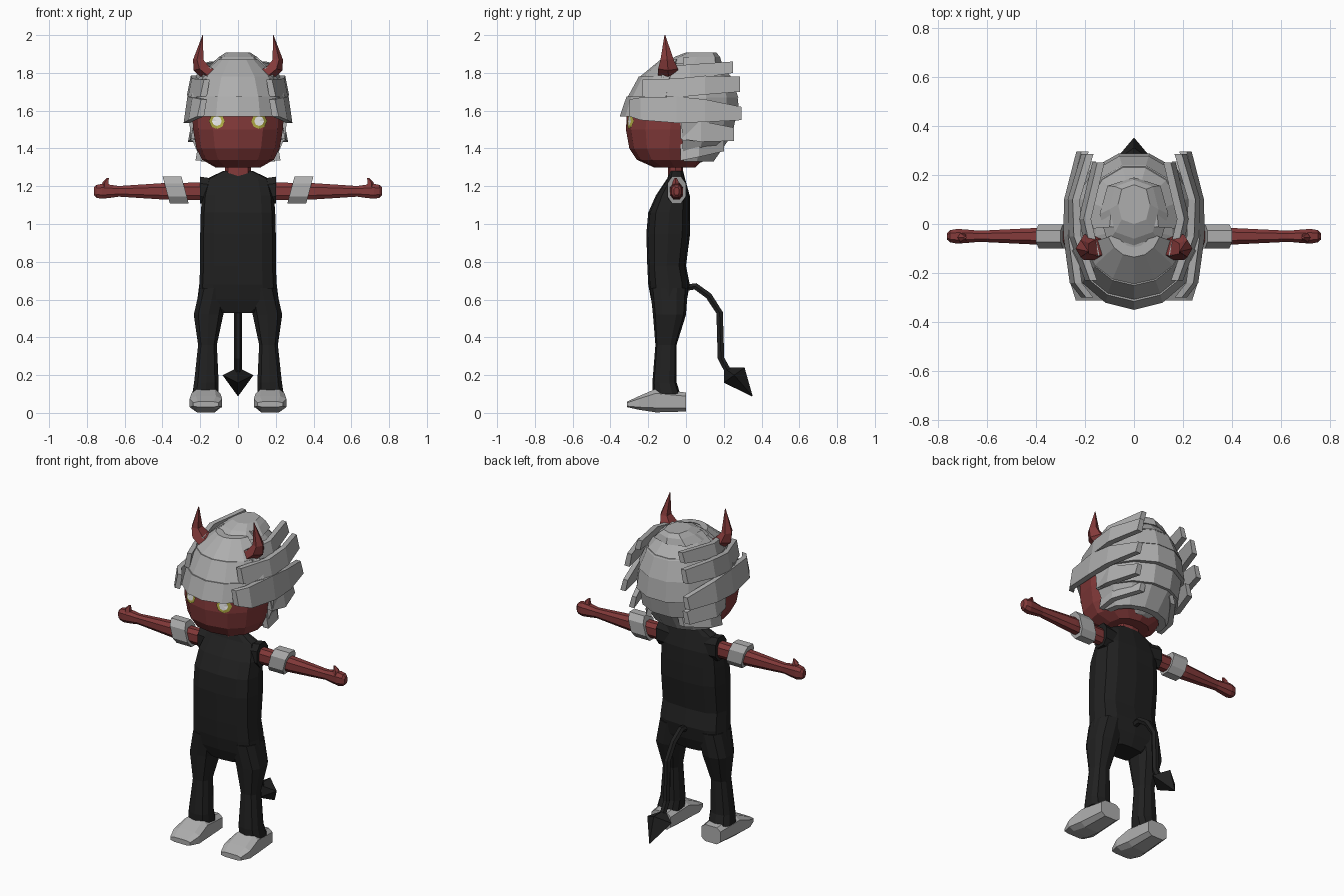
import bpy, bmesh
from math import sin, cos, pi, radians
from mathutils import Vector
from mathutils.bvhtree import BVHTree

old = bpy.data.objects.get("Cube")
if old:
    bpy.data.objects.remove(old, do_unlink=True)


def material(name, r, g, b):
    m = bpy.data.materials.new(name)
    m.use_nodes = True
    m.diffuse_color = (r, g, b, 1)
    m.node_tree.nodes["Principled BSDF"].inputs["Base Color"].default_value = (r, g, b, 1)
    return m


RED = material("red skin", .23, .042, .042)
BLACK = material("black cloth", .015, .015, .015)
GREY = material("pale grey", .42, .42, .42)
YELLOW = material("yellow iris", .45, .42, .06)
WHITE = material("white eye", .8, .8, .8)


def finish(name, bm, mats, mirror=False):
    mesh = bpy.data.meshes.new(name)
    bm.to_mesh(mesh)
    for m in mats:
        mesh.materials.append(m)
    ob = bpy.data.objects.new(name, mesh)
    bpy.context.collection.objects.link(ob)
    if mirror:
        ob.modifiers.new("Mirror", "MIRROR").use_mirror_merge = False
    return ob


def loft(name, rings, mat, mirror=False):
    """Skin a list of equal point rings and cap both ends."""
    bm = bmesh.new()
    rows = [[bm.verts.new(p) for p in r] for r in rings]
    n = len(rows[0])
    for a, b in zip(rows, rows[1:]):
        for i in range(n):
            j = (i + 1) % n
            bm.faces.new((a[i], a[j], b[j], b[i]))
    bm.faces.new(rows[0])
    bm.faces.new(rows[-1])
    bmesh.ops.recalc_face_normals(bm, faces=bm.faces)
    finish(name, bm, [mat], mirror)
    return bm


def ring(c, u, v, n=8, p=1.0, turn=0.0):
    """Rounded ring about c with half axes u and v; p below 1 makes it boxier."""
    pts = []
    for i in range(n):
        a = 2 * pi * i / n + turn
        s, t = [abs(k) ** p * (1 if k > 0 else -1) for k in (cos(a), sin(a))]
        pts.append(Vector(c) + Vector(u) * s + Vector(v) * t)
    return pts


def level(z, x0, x1, y0, y1, n=10, p=.75):
    return ring(((x0 + x1) / 2, (y0 + y1) / 2, z), ((x1 - x0) / 2, 0, 0),
                (0, (y1 - y0) / 2, 0), n, p, pi / 2)


def across(x, y, z, ry, rz, n=8, shear=0.0):
    return ring((x, y, z), (0, ry, 0), (shear, 0, rz), n, .8, pi / n)


# Torso and legs
torso = [(.53, .1, -.16, -.02), (.6, .215, -.185, .005), (.68, .205, -.2, .02),
         (.78, .2, -.205, 0), (.95, .2, -.21, .022), (1.06, .197, -.2, .022),
         (1.15, .19, -.16, .02), (1.24, .165, -.1, -.005), (1.28, .08, -.085, -.015)]
loft("torso", [level(z, -w, w, a, b, 12, .65) for z, w, a, b in torso], BLACK)
legs = [(.1, .1, .245, -.175, -.03), (.16, .1, .235, -.178, -.05), (.36, .11, .213, -.162, -.05),
        (.52, .075, .237, -.175, 0), (.66, .05, .205, -.19, .01)]
loft("leg", [level(*k) for k in legs], BLACK, True)

# Shoes, lofted from heel to toe
shoe = [(0, .1, .235, .005, .11), (-.16, .09, .25, 0, .13),
        (-.25, .08, .26, .015, .09), (-.312, .1, .24, .03, .06)]
loft("shoe", [ring(((a + b) / 2, y, (c + d) / 2), ((b - a) / 2, 0, 0), (0, 0, (d - c) / 2),
                   8, .55, pi / 8) for y, a, b, c, d in shoe], GREY, True)

# Sleeves, arms, thumbs and armbands
loft("sleeve", [across(.1, -.05, 1.17, .05, .07), across(.2, -.05, 1.18, .055, .075)], BLACK, True)
arm = [(.17, .035, .05), (.4, .036, .046), (.63, .024, .03), (.67, .028, .036),
       (.72, .032, .042), (.75, .026, .036), (.762, .014, .022)]
loft("arm", [across(x, -.05, 1.173, a, b) for x, a, b in arm], RED, True)
loft("thumb", [ring((x, -.055, z), (r, 0, 0), (0, r, 0), 5) for x, z, r in
               [(.7, 1.19, .025), (.7, 1.222, .017), (.688, 1.243, .006)]], RED, True)
loft("armband", [across(x, -.05, 1.18, .052, .075, 8, .02) for x in (.28, .38)], GREY, True)

# Neck and head
loft("neck", [level(z, -.07, .07, -.095, -.015, 8) for z in (1.22, 1.34)], RED)
head = [(1.3, .12, -.17, .05), (1.34, .19, -.26, .09), (1.4, .22, -.3, .12),
        (1.5, .238, -.318, .15), (1.6, .243, -.312, .16), (1.72, .2, -.25, .14)]
head_bm = loft("head", [level(z, -w, w, a, b, 12, .85) for z, w, a, b in head], RED)

# Eyes: thin plates laid on the face
tree = BVHTree.FromBMesh(head_bm)
bm = bmesh.new()


def on_face(x, z):
    hit, normal, _, _ = tree.ray_cast(Vector((x, -1, z)), Vector((0, 1, 0)))
    return bm.verts.new(hit + Vector((0, -.008, 0)))


rims = [[on_face(.112 + r * cos(i * pi / 4), 1.545 + r * sin(i * pi / 4)) for i in range(8)]
        for r in (.042, .026)]
middle = on_face(.112, 1.545)
for i in range(8):
    j = (i + 1) % 8
    bm.faces.new((rims[0][i], rims[0][j], rims[1][j], rims[1][i]))
    bm.faces.new((rims[1][i], rims[1][j], middle)).material_index = 1
finish("eye", bm, [YELLOW, WHITE], True)

# Hair base: faceted dome with the face area opened
bm = bmesh.new()
bmesh.ops.create_uvsphere(bm, u_segments=14, v_segments=9, radius=1)
for v in bm.verts:
    v.co = Vector((v.co.x * .25, v.co.y * .275 - .01, v.co.z * .285 + 1.595))
for co, no in (((0, -.025, 0), (0, 1, 0)), ((0, 0, 1.575), (0, 0, 1))):
    bmesh.ops.bisect_plane(bm, geom=bm.verts[:] + bm.edges[:] + bm.faces[:],
                           plane_co=co, plane_no=no)
face_area = [f for f in bm.faces if f.calc_center_median().y < -.025
             and f.calc_center_median().z < 1.575]
bmesh.ops.delete(bm, geom=face_area, context="FACES")
finish("hair_base", bm, [GREY]).modifiers.new("Solidify", "SOLIDIFY").thickness = .02


def tier(name, a0, a1, n, top, bottom, cy=0.0):
    """Curved overlapping band of hair between two elliptical edges."""
    rings = []
    for i in range(n + 1):
        a = radians(a0 + (a1 - a0) * i / n)
        rings.append([((rx - t) * cos(a), cy + (ry - t) * sin(a), z)
                      for (rx, ry, z), t in ((top, 0), (bottom, 0), (bottom, .04), (top, .04))])
    loft(name, rings, GREY)


# Fringe tiers
fringe = [((.265, .3, 1.675), (.285, .335, 1.57)), ((.215, .235, 1.78), (.265, .295, 1.67)),
          ((.11, .12, 1.87), (.22, .235, 1.775))]
for k, (top, bottom) in enumerate(fringe):
    tier(f"fringe_{k + 1}", -162, -18, 6, top, bottom, -.015)

# Back tiers
back = [((.245, .235, 1.45), (.195, .15, 1.33)), ((.26, .27, 1.56), (.25, .245, 1.44)),
        ((.25, .28, 1.68), (.27, .295, 1.55)), ((.2, .24, 1.79), (.255, .285, 1.67)),
        ((.1, .15, 1.885), (.21, .245, 1.78))]
for k, (top, bottom) in enumerate(back):
    tier(f"back_hair_{k + 1}", -5, 185, 7, top, bottom)

# Crown
loft("crown", [level(1.85, -.14, .14, -.11, .19, 8), level(1.885, -.1, .1, -.06, .18, 8),
               level(1.908, -.065, .065, 0, .16, 8)], GREY)

# Side locks: slabs sweeping back, with loose ends (x, y, z, half height)
locks = {
    "temple_lock": [(.215, -.3, 1.615, .045), (.262, -.24, 1.61, .06), (.288, -.05, 1.605, .07),
                    (.285, .1, 1.6, .06), (.235, .295, 1.585, .035)],
    "upper_lock": [(.2, -.23, 1.72, .045), (.265, -.05, 1.72, .05),
                   (.27, .1, 1.735, .05), (.215, .285, 1.74, .04)],
    "top_lock": [(.19, -.13, 1.8, .03), (.225, .02, 1.805, .04), (.17, .25, 1.83, .03)],
    "cheek_lock": [(.25, -.03, 1.5, .05), (.265, .08, 1.49, .055), (.205, .255, 1.475, .035)],
    "nape_lock": [(.225, -.03, 1.395, .06), (.222, .07, 1.41, .055), (.13, .2, 1.42, .035)],
}
for name, path in locks.items():
    loft(name, [[(x - .02, y, z + h), (x, y, z - h), (x - .035, y, z - h), (x - .05, y, z + h)]
                for x, y, z, h in path], GREY, True)

# Horns
horn = [((.125, -.09, 1.775), (.03, 0, -.035), .06), ((.19, -.095, 1.825), (.045, 0, -.012), .055),
        ((.208, -.1, 1.87), (.03, 0, 0), .037), ((.186, -.112, 2), (.002, 0, 0), .002)]
loft("horn", [ring(c, u, (0, w, 0), 5) for c, u, w in horn], RED, True)

# Tail with pointed tip
tail = [(-.02, .66), (.05, .67), (.12, .62), (.178, .53), (.185, .29), (.22, .225)]
rings = []
for i, (y, z) in enumerate(tail):
    a, b = tail[max(i - 1, 0)], tail[min(i + 1, len(tail) - 1)]
    d = Vector((0, b[0] - a[0], b[1] - a[1])).normalized()
    rings.append(ring((0, y, z), (.02, 0, 0), Vector((0, -d.z, d.y)) * .02, 6))
loft("tail", rings, BLACK)
loft("tail_tip", [ring((0, .205, .235), (.006, 0, 0), (0, .005, .005), 4),
                  ring((0, .255, .2), (.082, 0, 0), (0, .055, .04), 4),
                  ring((0, .35, .09), (.002, 0, 0), (0, .002, .002), 4)], BLACK)
